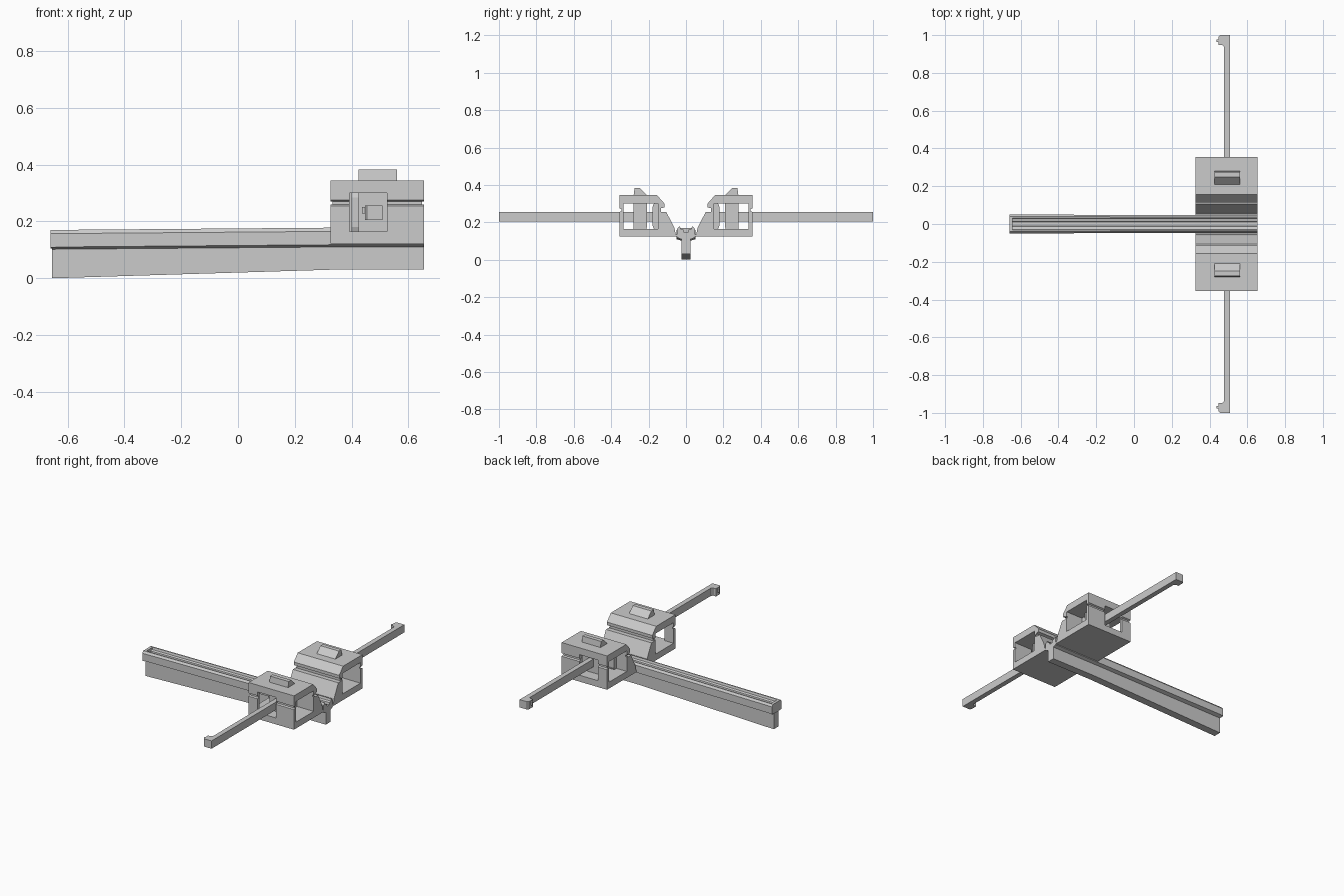
import bpy, bmesh

if "Cube" in bpy.data.objects:
    bpy.data.objects.remove(bpy.data.objects["Cube"])


def loft(name, sections):
    """Closed solid through matching rings of 3D points."""
    bm = bmesh.new()
    rings = [[bm.verts.new(p) for p in s] for s in sections]
    n = len(rings[0])
    for a, b in zip(rings, rings[1:]):
        for i in range(n):
            j = (i + 1) % n
            bm.faces.new((a[i], a[j], b[j], b[i]))
    bm.faces.new(rings[0][::-1])
    bm.faces.new(rings[-1])
    bmesh.ops.recalc_face_normals(bm, faces=bm.faces)
    me = bpy.data.meshes.new(name)
    bm.to_mesh(me)
    bm.free()
    ob = bpy.data.objects.new(name, me)
    bpy.context.collection.objects.link(ob)
    return ob


def extrude_x(name, yz, x0, x1):
    return loft(name, [[(x, y, z) for y, z in yz] for x in (x0, x1)])


def extrude_z(name, xy, z0, z1):
    return loft(name, [[(x, y, z) for x, y in xy] for z in (z0, z1)])


def box(name, x0, x1, y0, y1, z0, z1):
    y0, y1 = min(y0, y1), max(y0, y1)
    return extrude_x(name, [(y0, z0), (y1, z0), (y1, z1), (y0, z1)], x0, x1)


def mirrored(half):
    """Mirror a half outline in y, dropping the doubled centre points."""
    return half + [(-y, z) for y, z in reversed(half) if y > 0]


def cut(ob, cutter):
    mod = ob.modifiers.new("cut", 'BOOLEAN')
    mod.operation = 'DIFFERENCE'
    mod.solver = 'EXACT'
    mod.object = cutter
    bpy.context.view_layer.objects.active = ob
    bpy.ops.object.modifier_apply(modifier=mod.name)
    bpy.data.objects.remove(cutter, do_unlink=True)


# Twin housing block with parting groove and central V channel
housing_half = [(0, .123), (.355, .123), (.355, .255), (.345, .260), (.345, .270),
                (.355, .275), (.355, .345), (.155, .345), (.115, .30), (.115, .28),
                (.135, .275), (.135, .255), (.105, .255), (.062, .17), (.055, .135), (0, .135)]
housing = extrude_x("housing", mirrored(housing_half), .325, .655)
for s in (1, -1):
    cut(housing, box("side_window_cutter", .2, .8, s * .15, s * .335, .165, .30))
    cut(housing, box("arm_window_cutter", .392, .525, s * .30, s * .5, .165, .30))
for x in (.325, .655):
    cut(housing, box("groove_cutter", x - .008, x + .008, -.5, .5, .2595, .2705))


# Long rail: narrow keel, wider head with stepped groove
def rail_section(x, bottom, lift, width):
    half = [(0, bottom), (.025, bottom), (.025, .102 + lift), (width, .110 + lift),
            (width, .157 + lift), (width - .01, .170 + lift), (.032, .170 + lift),
            (.028, .156 + lift), (.013, .152 + lift), (.010, .138 + lift), (0, .138 + lift)]
    return [(x, y, z) for y, z in mirrored(half)]


loft("rail", [rail_section(-.655, 0, 0, .05),
              rail_section(.325, .03, .008, .047),
              rail_section(.655, .03, .008, .047)])
extrude_x("rail_end_cap", mirrored([(0, .105), (.05, .108), (.05, .157), (.04, .17), (0, .17)]),
          -.66, -.642)

for s, side in ((1, "back"), (-1, "front")):
    # Post through the housing, with wedge-shaped top
    post = [(.21, .16), (.28, .16), (.28, .345), (.275, .383), (.248, .383), (.208, .343)]
    extrude_x(side + "_post", [(s * y, z) for y, z in post], .425, .56)
    # Upright pad against the inner wall
    pad = [(.145, .16), (.17, .16), (.178, .18), (.178, .285), (.17, .305), (.145, .305)]
    extrude_x(side + "_pad", [(s * y, z) for y, z in pad], .40, .535)
    # Arm with hooked tip and small peg
    arm = [(.476, .175), (.476, .94), (.466, .948), (.447, .948), (.447, .992),
           (.455, 1.0), (.508, 1.0), (.508, .175)]
    extrude_z(side + "_arm", [(x, s * y) for x, y in arm], .205, .256)
    box(side + "_tip_peg", .436, .45, s * .963, s * .977, .228, .25)
